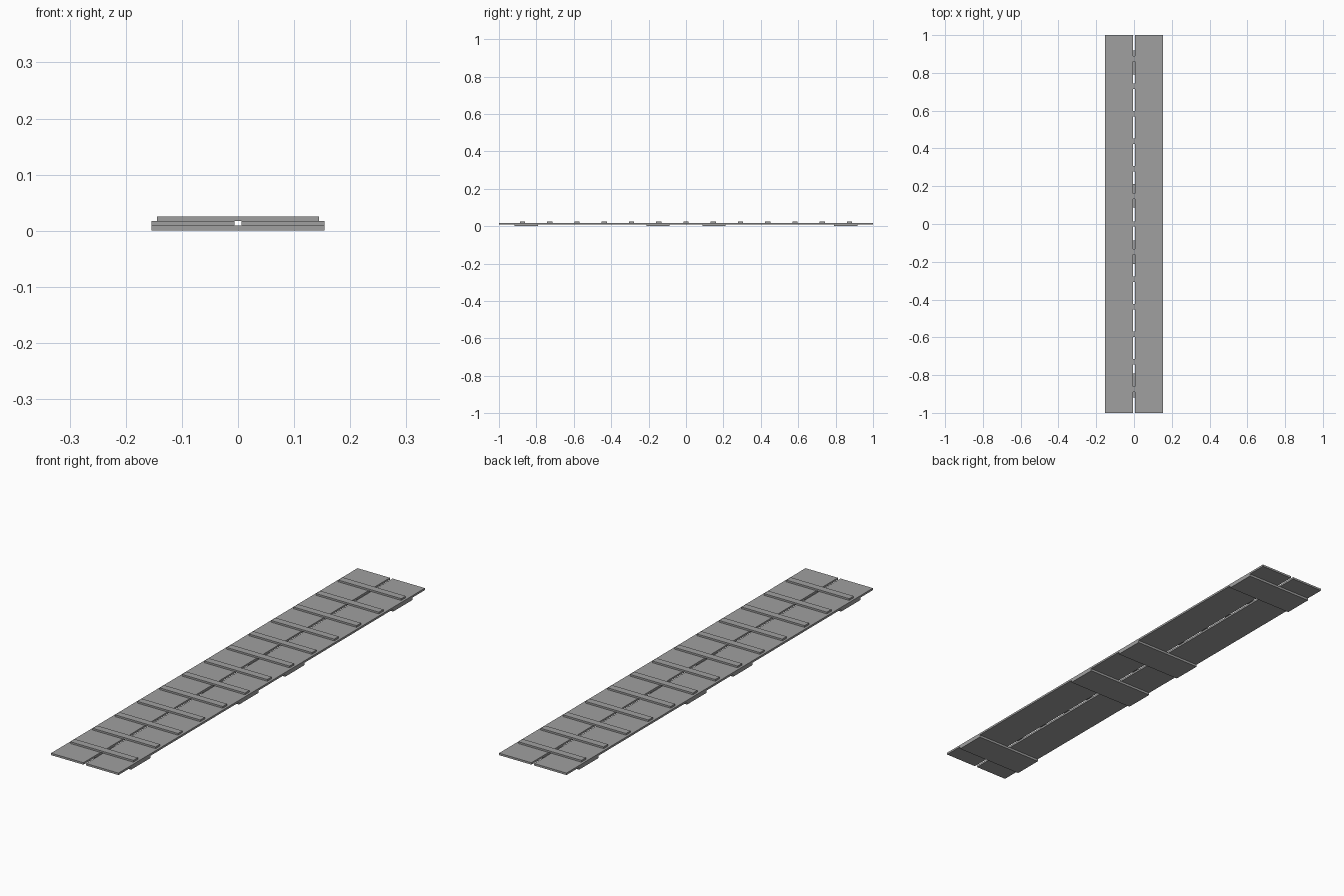
import bpy
import bmesh
from mathutils import Matrix, Vector

cube = bpy.data.objects.get("Cube")
if cube:
    bpy.data.objects.remove(cube, do_unlink=True)

# Single weathered grey
grey = bpy.data.materials.new("plank_grey")
grey.use_nodes = True
colour = (0.35, 0.35, 0.35, 1)
grey.diffuse_color = colour
grey.node_tree.nodes["Principled BSDF"].inputs["Base Color"].default_value = colour

HALF_WIDTH = 0.154
GAP = 0.006
BATTEN_TOP, BOARD_TOP, CLEAT_TOP = 0.0095, 0.0177, 0.025


def box(name, x, y, z):
    """Box from (low, high) ranges on each axis."""
    low, high = (Vector(corner) for corner in zip(x, y, z))
    size = high - low
    bm = bmesh.new()
    bmesh.ops.create_cube(bm, size=1, matrix=Matrix.Diagonal((*size, 1)))
    mesh = bpy.data.meshes.new(name)
    bm.to_mesh(mesh)
    bm.free()
    mesh.materials.append(grey)
    obj = bpy.data.objects.new(name, mesh)
    obj.location = (low + high) / 2
    bpy.context.collection.objects.link(obj)
    return obj


# Two long boards with a narrow slot between them
box("left_board", (GAP, HALF_WIDTH), (-1, 1), (BATTEN_TOP, BOARD_TOP))
box("right_board", (-HALF_WIDTH, -GAP), (-1, 1), (BATTEN_TOP, BOARD_TOP))

# Wide battens joining the boards underneath
for i, y in enumerate((-0.855, -0.15, 0.15, 0.855)):
    box(f"under_batten_{i + 1}", (-HALF_WIDTH, HALF_WIDTH),
        (y - 0.0625, y + 0.0625), (0, BATTEN_TOP))

# Evenly spaced foot cleats across the top
for i in range(13):
    y = (i - 6) * 0.1457
    box(f"foot_cleat_{i + 1}", (-0.144, 0.144),
        (y - 0.0145, y + 0.0145), (BOARD_TOP, CLEAT_TOP))
